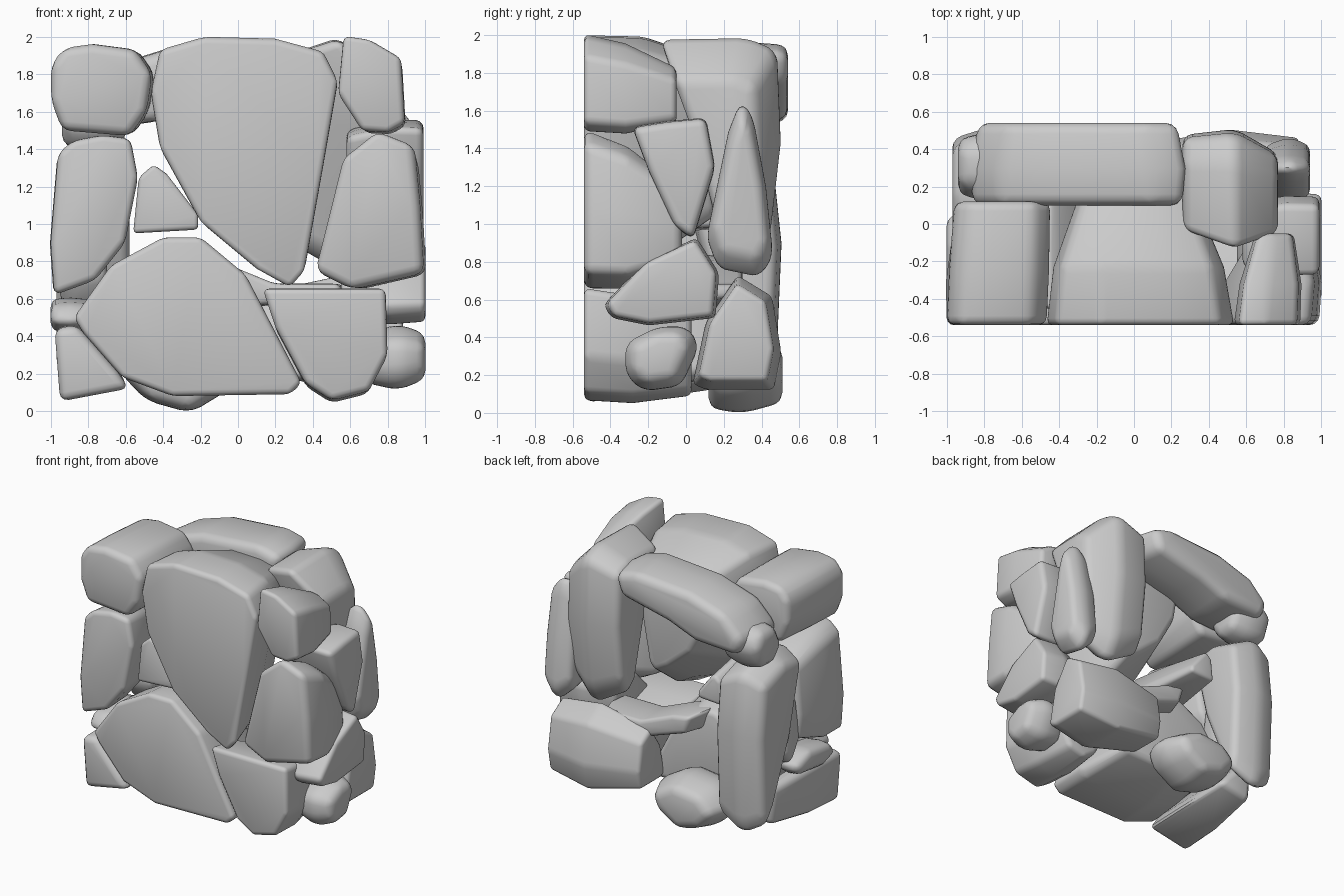
import bpy, bmesh


def stone(name, axis, ends, pts, scales=(1.0, 0.8), shift=(0, 0), bevel=0.05, bulge=0.1):
    """Loft an outline along x or y (three rings, bulging middle), then round every edge."""
    n = len(pts)
    cu = (min(p[0] for p in pts) + max(p[0] for p in pts)) / 2
    cv = (min(p[1] for p in pts) + max(p[1] for p in pts)) / 2
    a, b = ends
    s0, s1 = scales
    mid = min((s0 + s1) / 2 + bulge, 1.0)
    rings = []
    bm = bmesh.new()
    for f, s in ((0.0, s0), (0.45, mid), (1.0, s1)):
        t = a + (b - a) * f
        ring = []
        for u, v in pts:
            p = cu + (u - cu) * s + shift[0] * f
            q = cv + (v - cv) * s + shift[1] * f
            ring.append(bm.verts.new((p, t, q) if axis == 'y' else (t, p, q)))
        rings.append(ring)
    for r, q in zip(rings, rings[1:]):
        for i in range(n):
            j = (i + 1) % n
            bm.faces.new((r[i], r[j], q[j], q[i]))
    bm.faces.new(rings[0])
    bm.faces.new(rings[-1])
    bmesh.ops.recalc_face_normals(bm, faces=bm.faces)
    edges = [e for e in bm.edges if e.calc_face_angle(0) > 0.3]
    bmesh.ops.bevel(bm, geom=edges, offset=bevel, segments=3, profile=0.5,
                    affect='EDGES', clamp_overlap=True)
    bmesh.ops.recalc_face_normals(bm, faces=bm.faces)
    me = bpy.data.meshes.new(name)
    bm.to_mesh(me)
    bm.free()
    ob = bpy.data.objects.new(name, me)
    bpy.context.collection.objects.link(ob)
    bpy.ops.object.select_all(action='DESELECT')
    ob.select_set(True)
    bpy.context.view_layer.objects.active = ob
    bpy.ops.object.shade_smooth_by_angle(angle=0.7)


F = -0.54  # flat front face of the wall

# Front stones: outlines in x, z running backwards
stone("front_top_left", 'y', (F, 0.12),
      [(-1, 1.85), (-.93, 1.94), (-.78, 1.96), (-.55, 1.93), (-.46, 1.8),
       (-.49, 1.6), (-.58, 1.47), (-.94, 1.5), (-1, 1.66)], (1, .96), (.03, 0))
stone("front_keystone", 'y', (F, 0.15),
      [(-.42, 1.93), (-.18, 2.0), (.2, 1.99), (.46, 1.92), (.54, 1.76), (.46, 1.3),
       (.36, .74), (.28, .65), (.1, .75), (-.2, 1.0), (-.42, 1.4), (-.47, 1.7)],
      (1, .62), (-.02, .12))
stone("front_top_right", 'y', (F, -0.05),
      [(.56, 2.01), (.7, 1.99), (.87, 1.89), (.89, 1.54), (.8, 1.49), (.66, 1.5),
       (.53, 1.7)], (1, .58), (.04, -.07), .05, .14)
stone("front_mid_left", 'y', (F, -0.02),
      [(-.96, 1.38), (-.88, 1.45), (-.72, 1.48), (-.57, 1.46), (-.53, 1.25),
       (-.6, .9), (-.76, .7), (-.98, .62), (-1, .9)], (1, .72), (-.03, -.03))
stone("front_small_wedge", 'y', (-.45, .3),
      [(-.53, 1.25), (-.45, 1.32), (-.38, 1.27), (-.21, 1.05), (-.21, .97),
       (-.56, .95)], (1, .6), (-.03, -.04))
stone("front_lower_boulder", 'y', (F, .14),
      [(-.88, .5), (-.68, .78), (-.4, .93), (-.2, .93), (.04, .73), (.34, .15),
       (.28, .09), (-.35, .08), (-.62, .18), (-.83, .42)], (1, .74), (.03, 0))
stone("front_lower_right", 'y', (F, .03),
      [(.13, .66), (.79, .66), (.8, .3), (.7, .11), (.5, .06), (.36, .15), (.2, .45)],
      (1, .72), (.0, -.06), .035)
stone("front_mid_right", 'y', (F, -.02),
      [(.4, .75), (.55, 1.36), (.74, 1.51), (.94, 1.43), (.97, 1.1), (.99, .74),
       (.6, .65)], (1, .5), (.1, -.1), .05, .15)
stone("front_bottom_left", 'y', (F, .25),
      [(-.95, .05), (-.58, .12), (-.65, .22), (-.86, .46), (-.98, .44)],
      (1, .75), (-.0, .03))

# Right-hand stones: outlines in y, z running inwards
stone("right_wedge", 'x', (.99, .58),
      [(-.29, 1.52), (-.1, 1.55), (.11, 1.57), (.16, 1.3), (.04, .91), (-.06, .98),
       (-.2, 1.28)], (.96, .8), (0, 0), .04)
stone("right_spear", 'x', (.94, .70),
      [(.29, 1.68), (.36, 1.58), (.43, 1.2), (.47, .82), (.4, .7), (.16, .75),
       (.1, .92), (.22, 1.5)], (.75, .75), (.0, 0), .04, .25)
stone("right_mid_slab", 'x', (1.0, .55),
      [(-.44, .57), (-.22, .8), (.06, .93), (.18, .74), (.16, .5), (-.2, .46),
       (-.4, .5)], (.93, .7), (0, 0), .04, .18)
stone("right_pebble", 'x', (1.0, .68),
      [(-.34, .38), (-.16, .47), (.01, .47), (.07, .36), (-.03, .14), (-.24, .11),
       (-.34, .2)], (.7, .75), (.02, -.01), .06, .28)
stone("right_tall", 'x', (.77, .26),
      [(-.17, 1.96), (.3, 1.97), (.46, 1.9), (.48, 1.4), (.42, .88), (.31, .7),
       (.18, .8), (.0, 1.5)], (.68, .8), (.06, .06), .05, .26)

# Back stones
stone("back_right_boulder", 'x', (.88, .1),
      [(.03, .15), (.1, .48), (.27, .73), (.45, .62), (.5, .32), (.46, .12), (.1, .12)],
      (.84, .7), (.01, 0), .07, .23)
stone("back_bottom_pebble", 'y', (.12, .51),
      [(-.66, .22), (-.5, .38), (-.2, .42), (.04, .28), (-.02, .12), (-.25, -.02),
       (-.5, .05)], (.85, .72), (0, .0), .06, .2)
stone("back_top_slab", 'y', (.1, .54),
      [(-.89, 1.66), (-.72, 1.83), (-.4, 1.93), (.1, 1.97), (.29, 1.92), (.24, 1.74),
       (-.2, 1.64), (-.45, 1.54), (-.84, 1.52)], (.97, .92), (0, .0), .06)
stone("inner_wedge", 'y', (-.02, .3),
      [(-.3, .84), (-.12, .81), (.2, .68), (.56, .68), (.58, .6), (.1, .56),
       (-.25, .68)], (.95, .85), (0, 0), .03)

# Left-hand stones
stone("left_tall", 'x', (-.97, -.58),
      [(-.1, 1.42), (.15, 1.47), (.45, 1.37), (.5, .9), (.47, .2), (.41, .09),
       (.3, .25), (.06, .8)], (.85, .82), (.03, 0), .05, .16)
stone("left_top_pebble", 'x', (-.94, -.6),
      [(.1, 1.52), (.2, 1.72), (.42, 1.73), (.51, 1.6), (.42, 1.39), (.22, 1.38)],
      (.8, .75), (0, 0), .06, .22)
stone("left_thin", 'x', (-.95, -.7),
      [(-.1, .7), (-.04, 1.08), (.05, 1.16), (.15, 1.05), (.16, .6), (.04, .48)],
      (.8, .8))
stone("left_small_chip", 'x', (-1.0, -.76),
      [(-.48, .47), (-.4, .58), (-.1, .62), (.1, .55), (.05, .45), (-.3, .41)],
      (.85, .8), (0, .0), .05)
